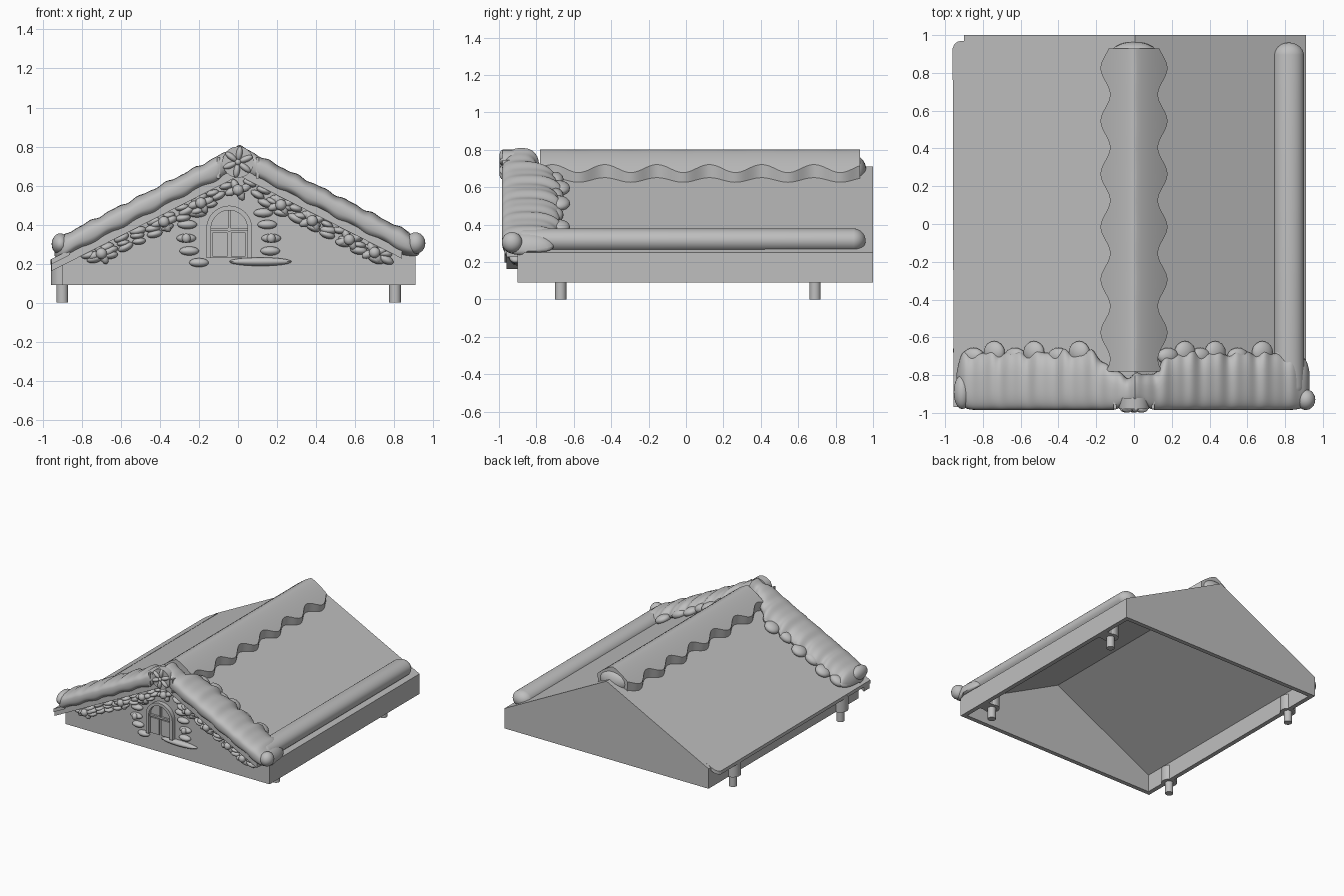
import bpy, bmesh, math, random
from mathutils import Matrix

random.seed(4)
cube = bpy.data.objects.get("Cube")
if cube:
    bpy.data.objects.remove(cube)

grey = bpy.data.materials.new("plain grey")
grey.use_nodes = True
COLOUR = (0.52, 0.52, 0.52, 1)
grey.diffuse_color = COLOUR
grey.node_tree.nodes["Principled BSDF"].inputs["Base Color"].default_value = COLOUR

LEFT, RIGHT, RIDGE = -0.9, 0.91, 0.005
FRONT, BACK, BASE, EAVE, PEAK = -0.9, 1.0, 0.09, 0.25, 0.71


def roof(x):
    return PEAK - (PEAK - EAVE) * abs(x - RIDGE) / (RIGHT - RIDGE)


def power(v, e):
    return math.copysign(abs(v) ** e, v)


def finish(name, bm, smooth=True):
    bmesh.ops.recalc_face_normals(bm, faces=bm.faces)
    mesh = bpy.data.meshes.new(name)
    bm.to_mesh(mesh)
    bm.free()
    ob = bpy.data.objects.new(name, mesh)
    bpy.context.collection.objects.link(ob)
    mesh.materials.append(grey)
    if smooth:
        bpy.ops.object.select_all(action='DESELECT')
        ob.select_set(True)
        bpy.context.view_layer.objects.active = ob
        bpy.ops.object.shade_smooth_by_angle(angle=math.radians(40))
    return ob


def loft(name, rings, smooth=True):
    """Skin closed rings of equal length and cap both ends."""
    bm = bmesh.new()
    loops = [[bm.verts.new(p) for p in ring] for ring in rings]
    n = len(loops[0])
    for a, b in zip(loops, loops[1:]):
        for i in range(n):
            j = (i + 1) % n
            bm.faces.new((a[i], a[j], b[j], b[i]))
    bm.faces.new(loops[0])
    bm.faces.new(loops[-1])
    return finish(name, bm, smooth)


def blobs(name, items):
    """Ellipsoids in one mesh: (location, radii, turn about y)."""
    bm = bmesh.new()
    for loc, radii, turn in items:
        m = Matrix.Translation(loc) @ Matrix.Rotation(turn, 4, 'Y') @ Matrix.Diagonal((*radii, 1))
        bmesh.ops.create_uvsphere(bm, u_segments=20, v_segments=12, radius=1, matrix=m)
    return finish(name, bm)


def boxes(name, items):
    bm = bmesh.new()
    for loc, size in items:
        bmesh.ops.create_cube(bm, size=1, matrix=Matrix.Translation(loc) @ Matrix.Diagonal((*size, 1)))
    return finish(name, bm, False)


def cylinders(name, items):
    """Upright or front-facing cylinders: (location, radius, depth, tilt)."""
    bm = bmesh.new()
    for loc, r, depth, tilt in items:
        m = Matrix.Translation(loc) @ Matrix.Rotation(tilt, 4, 'X')
        bmesh.ops.create_cone(bm, cap_ends=True, segments=32, radius1=r, radius2=r, depth=depth, matrix=m)
    return finish(name, bm)


# Hollow gabled roof body, open underneath
def gable(y, t):
    return [(LEFT + t, y, BASE), (LEFT + t, y, EAVE - t * 0.6), (RIDGE, y, PEAK - t * 1.1),
            (RIGHT - t, y, EAVE - t * 0.6), (RIGHT - t, y, BASE)]


bm = bmesh.new()
shells = []
for t in (0, 0.035):
    f, b = [[bm.verts.new(p) for p in gable(y, t)] for y in (FRONT + t, BACK - t)]
    bm.faces.new(f)
    bm.faces.new(b)
    for i in range(4):
        bm.faces.new((f[i], f[i + 1], b[i + 1], b[i]))
    shells.append((f[0], f[4], b[4], b[0]))
outer, inner = shells
for i in range(4):
    j = (i + 1) % 4
    bm.faces.new((outer[i], outer[j], inner[j], inner[i]))
finish("roof_body", bm, False)

# Thin overhang along the right eave, rounded at the back corner
rings = []
for y, reach in ((-0.97, 0.955), (0.93, 0.96), (0.95, 0.952), (0.965, 0.935), (0.97, 0.91)):
    rings.append([(x, y, roof(x) + dz) for x, dz in
                  ((-reach, 0.002), (-0.86, 0.002), (-0.86, -0.025), (-reach, -0.025))])
loft("eave_overhang", rings, False)

# Four pegs with mounting bosses, outside one wall and inside the other
spots = [(x, y) for x in (-0.9, 0.805) for y in (-0.67, 0.69)]
cylinders("pegs", [((x, y, 0.07), 0.03, 0.14, 0) for x, y in spots])
cylinders("peg_bosses", [((x, y, 0.15), 0.058, 0.12, 0) for x, y in spots])
boxes("boss_webs", [((0.845, y, 0.14), (0.08, 0.1, 0.1)) for y in (-0.67, 0.69)])

# Scalloped icing along the ridge
rings = []
for k in range(121):
    y = -0.78 + 1.71 * k / 120
    w = 0.152 + 0.025 * math.cos(2 * math.pi * (y - 0.545) / 0.28)
    us = [-1 + i / 10 for i in range(21)]
    top = [(u * w, y, 0.8 - 1.16 * abs(u * w) ** 1.3) for u in us]
    low = [(u * w * 0.95, y, roof(u * w) - 0.01) for u in reversed(us)]
    rings.append(top + low)
loft("ridge_icing", rings)
blobs("ridge_icing_end", [((0, 0.9, 0.685), (0.125, 0.065, 0.085), 0)])

# Rolled bar along the left eave
rings = []
for k in range(33):
    a = math.pi * (k + 0.3) / 32.6
    y = (0.89 if k > 16 else -0.86) - 0.07 * math.cos(a)
    s = math.sin(a)
    rings.append([(0.82 + 0.08 * s * math.cos(b), y, 0.315 + 0.065 * s * math.sin(b))
                  for b in [2 * math.pi * i / 32 for i in range(32)]])
loft("eave_roll", rings)


# Folded icing over the front roof edge
def icing_ring(x, shrink):
    mid = math.exp(-(x / 0.16) ** 4)
    y0 = -0.985 + 0.03 * math.exp(-(x / 0.08) ** 4)
    fold = math.sin(x * 47) + 0.6 * math.sin(x * 83 + 1)
    y1 = -0.68 + 0.012 * fold - 0.12 * mid
    ring = []
    for i in range(36):
        a = 2 * math.pi * i / 36
        u, v = power(math.cos(a), 0.7), power(math.sin(a), 0.7)
        if v < 0:
            v *= 0.6 if u > -0.4 else 1 + 0.12 * math.sin(x * 40)
        z = 0.066 * v - 0.02 * max(0, u) ** 2 * (v > 0) + 0.004 * fold * max(0, v)
        ring.append((x, (y0 + y1) / 2 + u * shrink * (y1 - y0) / 2, roof(x) + 0.03 + z * shrink))
    return ring


rings = []
for k in range(181):
    t = -1 + 2 * k / 180
    rings.append(icing_ring(t * 0.935 - 0.005, max(0.3, (1 - abs(t) ** 40) ** 0.5)))
loft("front_icing", rings)
drips = [(x, -0.68, 0.06) for x in (-0.74, -0.53, -0.29, 0.27, 0.43, 0.68)]
drips += [(x, -0.7, 0.045) for x in (-0.85, -0.63, -0.4, 0.18, 0.35, 0.55, 0.8)]
blobs("icing_drips", [((x, y, roof(x) + 0.02), (0.06, r, 0.034), math.copysign(0.47, x)) for x, y, r in drips])
blobs("icing_corners", [((-0.91, -0.89, 0.3), (0.045, 0.09, 0.055), 0),
                        ((0.91, -0.93, 0.305), (0.05, 0.055, 0.055), 0)])

# Rake boards under the icing
loft("rake_boards", [[(x, -0.96, roof(x) - 0.06), (x, -0.96, roof(x) - 0.015),
                      (x, -0.89, roof(x) - 0.015), (x, -0.89, roof(x) - 0.06)]
                     for x in (-0.955, RIDGE, 0.84)], False)

# Round peppermint at the peak
cylinders("peak_disc", [((0, -0.95, 0.72), 0.08, 0.06, math.pi / 2)])
segments = [((0.045 * math.cos(a), -0.978, 0.72 + 0.045 * math.sin(a)), (0.036, 0.02, 0.016), -a)
            for a in [math.pi * (i / 3 + 0.12) for i in range(6)]]
blobs("peak_swirl", segments + [((0, -0.98, 0.72), (0.016, 0.018, 0.016), 0)])
boxes("peak_brackets", [((s * 0.1, -0.94, 0.69), (0.015, 0.08, 0.11)) for s in (-1, 1)])

# Pebble garland under the rake
pebbles = []
for s in (-1, 1):
    for drop, start, stop in ((0.075, 0.06, 0.8), (0.105, 0.1, 0.8), (0.135, 0.14, 0.72)):
        x = start
        while x < stop:
            size = random.uniform(0.032, 0.045)
            px = s * x
            pebbles.append(((px, -0.91, roof(px) - drop + random.uniform(-0.006, 0.006)),
                            (size, 0.035, size * 0.5), s * random.uniform(0.1, 0.5)))
            x += size * 2
blobs("pebble_garland", pebbles)

# Small blossoms on the garland
petals = []
for x in (-0.7, -0.38, -0.19, 0, 0.22, 0.38, 0.57, 0.7):
    z = roof(x) - 0.1 - 0.03 * (x == 0)
    petals.append(((x, -0.945, z), (0.028, 0.026, 0.028), 0))
    for i in range(4):
        a = math.pi * i / 2 + 0.4
        petals.append(((x + 0.038 * math.cos(a), -0.925, z + 0.025 * math.sin(a)), (0.032, 0.024, 0.02), -a))
blobs("garland_blossoms", petals)

# Arched door with frame, fanlight bars and two leaves
CX, HALF, SPRING, FOOT = -0.045, 0.105, 0.38, 0.23
arch = [(CX + HALF, FOOT, 1, 0)]
arch += [(CX + HALF * math.cos(a), SPRING + HALF * math.sin(a), math.cos(a), math.sin(a))
         for a in [math.pi * i / 24 for i in range(25)]]
arch += [(CX - HALF, FOOT, -1, 0)]
loft("door_frame", [[(x + d * nx, y, z + d * nz) for d, y in
                     ((-0.012, -0.89), (-0.012, -0.935), (0.012, -0.935), (0.012, -0.89))]
                    for x, z, nx, nz in arch], False)
loft("door_panel", [[(x, y, z) for x, z, nx, nz in arch] for y in (-0.89, -0.908)], False)
boxes("door_bars", [((CX, -0.912, 0.42), (0.012, 0.025, 0.11)),
                    ((CX, -0.912, 0.375), (0.19, 0.025, 0.014))])
boxes("door_leaves", [((CX + s * 0.047, -0.912, 0.298), (0.075, 0.02, 0.125)) for s in (-1, 1)])

# Stones around the door, and the doorstep
stones = [(-0.26, 0.4), (-0.265, 0.33), (-0.25, 0.265), (-0.2, 0.205), (-0.21, 0.46),
          (0.15, 0.4), (0.17, 0.33), (0.165, 0.265), (0.13, 0.46)]
blobs("door_stones", [((x, -0.905, z), (0.05, 0.03, 0.023), 0) for x, z in stones])
blobs("stone_buttons", [((x, -0.93, 0.33), (0.022, 0.02, 0.024), 0) for x in (-0.265, 0.17)])
blobs("doorstep", [((0.115, -0.905, 0.21), (0.16, 0.03, 0.022), 0)])
